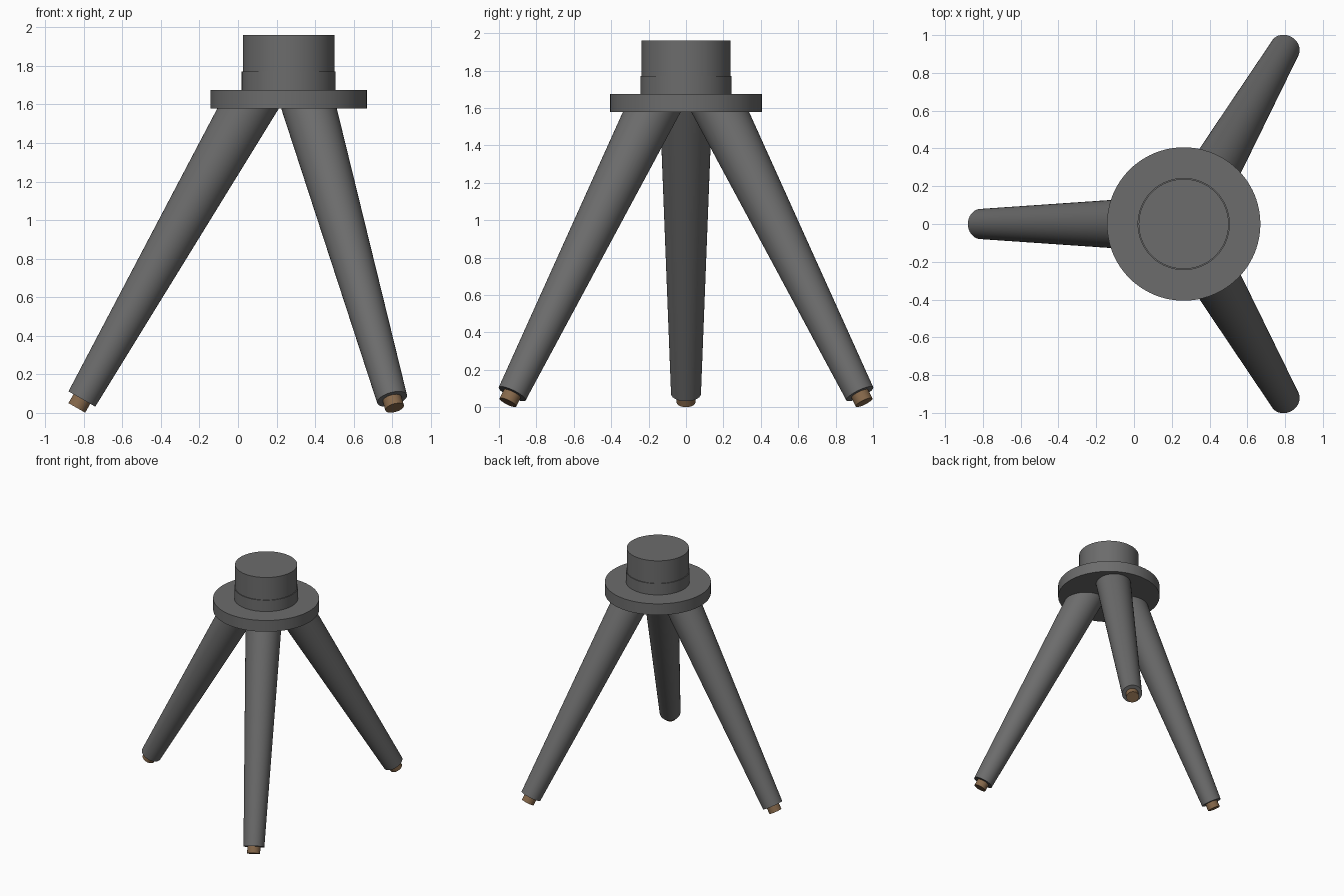
import bpy, bmesh, math
from mathutils import Matrix, Vector

if "Cube" in bpy.data.objects:
    bpy.data.objects.remove(bpy.data.objects["Cube"])

AXIS_X = 0.263          # centre line of the hub
TILT = math.atan(0.57)  # leg splay from vertical


def material(name, rgb):
    m = bpy.data.materials.new(name)
    m.diffuse_color = (*rgb, 1)
    m.use_nodes = True
    m.node_tree.nodes["Principled BSDF"].inputs["Base Color"].default_value = m.diffuse_color
    return m


grey = material("dark grey", (0.15, 0.15, 0.15))
brown = material("brown", (0.24, 0.14, 0.07))


def finish(bm, name, mat):
    me = bpy.data.meshes.new(name)
    bm.to_mesh(me)
    bm.free()
    me.materials.append(mat)
    ob = bpy.data.objects.new(name, me)
    bpy.context.collection.objects.link(ob)
    bpy.ops.object.select_all(action='DESELECT')
    ob.select_set(True)
    bpy.context.view_layer.objects.active = ob
    bpy.ops.object.shade_smooth_by_angle(angle=math.radians(35))
    return ob


def tube(start, direction, length, r0, r1, segments=64):
    """Closed cone or cylinder running from start along direction."""
    bm = bmesh.new()
    rot = direction.to_track_quat('Z', 'Y').to_matrix().to_4x4()
    bmesh.ops.create_cone(
        bm, cap_ends=True, segments=segments, radius1=r0, radius2=r1, depth=length,
        matrix=Matrix.Translation(start + direction * length / 2) @ rot)
    return bm


# Hub: flange, collar and cap stacked on the centre line
up = Vector((0, 0, 1))
for name, z0, z1, r in (("flange", 1.58, 1.675, 0.406),
                        ("collar", 1.675, 1.77, 0.244),
                        ("cap", 1.77, 1.96, 0.238)):
    finish(tube(Vector((AXIS_X, 0, z0)), up, z1 - z0, r, r, 96), name, grey)

# Three splayed tapering legs, each with a small foot
for i, angle in enumerate((math.pi, math.pi / 3, -math.pi / 3), 1):
    out = Vector((math.cos(angle), math.sin(angle), 0))
    tip = Vector((AXIS_X, 0, 0.072)) + out * 1.073
    axis = up * math.cos(TILT) - out * math.sin(TILT)

    leg = tube(tip, axis, 1.95, 0.08, 0.146)
    # trim the leg level inside the flange
    cut = bmesh.ops.bisect_plane(leg, geom=leg.verts[:] + leg.edges[:] + leg.faces[:],
                                 plane_co=(0, 0, 1.62), plane_no=up, clear_outer=True)
    rim = [g for g in cut["geom_cut"] if isinstance(g, bmesh.types.BMEdge)]
    bmesh.ops.holes_fill(leg, edges=rim)
    finish(leg, f"leg_{i}", grey)

    finish(tube(tip + axis * 0.02, -axis, 0.073, 0.05, 0.05, 32), f"foot_{i}", brown)
